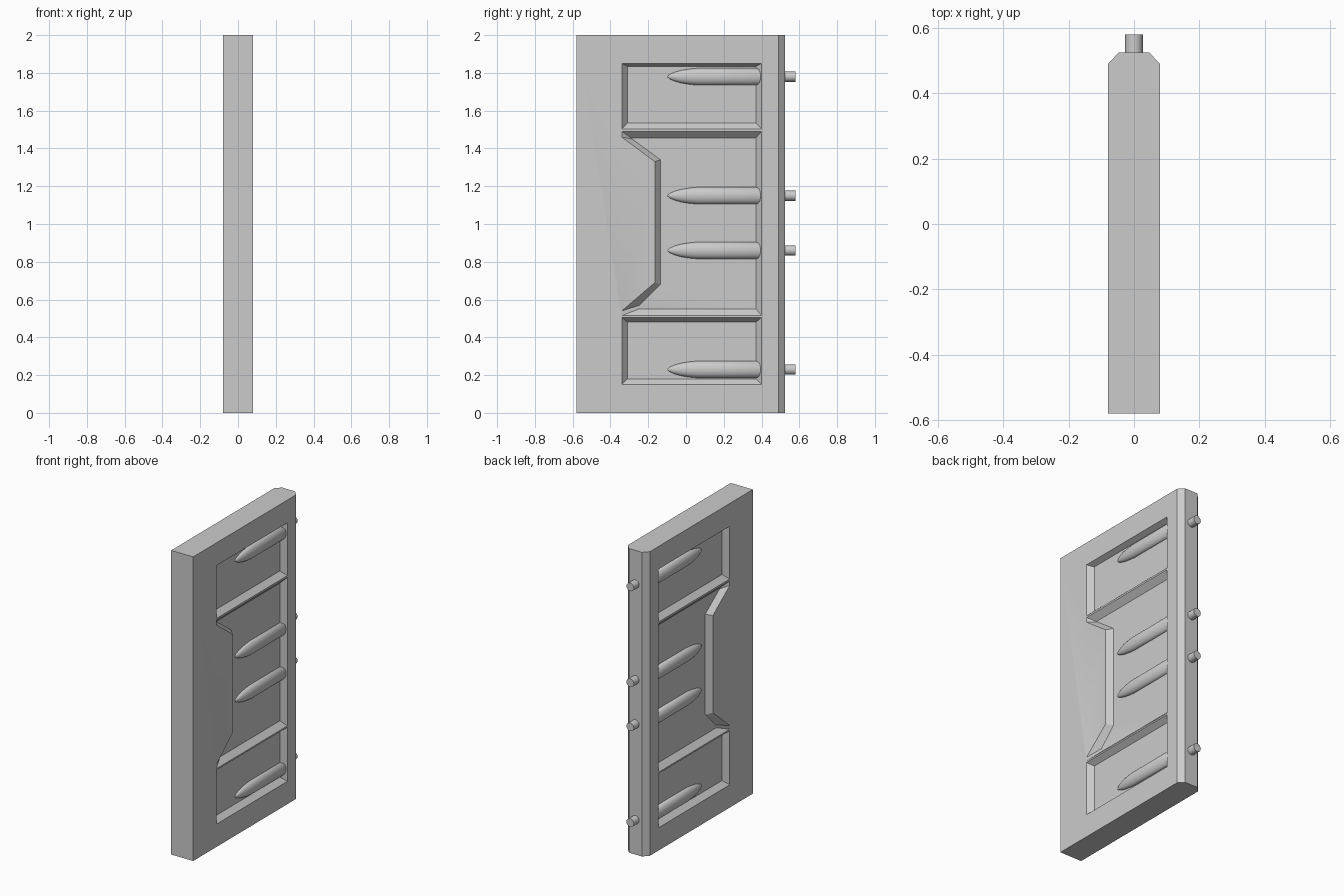
import bpy, bmesh, math
from mathutils import Matrix

if "Cube" in bpy.data.objects:
    bpy.data.objects.remove(bpy.data.objects["Cube"])

FACE, FLOOR = 0.08, 0.045
BOLT_Z = (0.23, 0.86, 1.15, 1.78)


def make(name, bm):
    bmesh.ops.recalc_face_normals(bm, faces=bm.faces)
    me = bpy.data.meshes.new(name)
    bm.to_mesh(me)
    bm.free()
    ob = bpy.data.objects.new(name, me)
    bpy.context.collection.objects.link(ob)
    return ob


def loft(bm, rings):
    """Closed solid through rings of equal point count."""
    vs = [[bm.verts.new(p) for p in r] for r in rings]
    n = len(vs[0])
    for a, b in zip(vs, vs[1:]):
        for i in range(n):
            bm.faces.new((a[i], a[(i + 1) % n], b[(i + 1) % n], b[i]))
    bm.faces.new(vs[0])
    bm.faces.new(vs[-1])


def smooth(ob, angle):
    bpy.ops.object.select_all(action='DESELECT')
    ob.select_set(True)
    bpy.context.view_layer.objects.active = ob
    bpy.ops.object.shade_smooth_by_angle(angle=math.radians(angle))


# Door slab with chamfered bolt edge
plan = [(-0.08, -0.58), (0.08, -0.58), (0.08, 0.49), (0.047, 0.525),
        (-0.047, 0.525), (-0.08, 0.49)]
bm = bmesh.new()
loft(bm, [[(x, y, z) for x, y in plan] for z in (0, 2)])
door = make("door_slab", bm)

# Three sloped pockets per side: (outer outline, inner outline) in y, z
top = ([(-0.34, 1.503), (0.40, 1.503), (0.40, 1.85), (-0.34, 1.85)],
       [(-0.31, 1.535), (0.37, 1.535), (0.37, 1.835), (-0.31, 1.835)])
mid = ([(-0.34, 0.515), (0.40, 0.515), (0.40, 1.491), (-0.34, 1.491),
        (-0.34, 1.46), (-0.165, 1.33), (-0.165, 0.69), (-0.34, 0.54)],
       [(-0.25, 0.55), (0.37, 0.55), (0.37, 1.455), (-0.29, 1.455),
        (-0.285, 1.45), (-0.135, 1.34), (-0.135, 0.68), (-0.245, 0.57)])
low = ([(-0.34, 0.15), (0.40, 0.15), (0.40, 0.505), (-0.34, 0.505)],
       [(-0.31, 0.18), (0.37, 0.18), (0.37, 0.48), (-0.31, 0.48)])
bm = bmesh.new()
over = 0.01
for s in (1, -1):
    for outer, inner in (top, mid, low):
        loft(bm, [[(s * FLOOR, y, z) for y, z in inner],
                  [(s * FACE, y, z) for y, z in outer],
                  [(s * (FACE + over), y, z) for y, z in outer]])
cutter = make("pocket_cutter", bm)
cutter.hide_render = True
cutter.hide_set(True)
mod = door.modifiers.new("pockets", 'BOOLEAN')
mod.operation, mod.object, mod.solver = 'DIFFERENCE', cutter, 'EXACT'
bpy.context.view_layer.objects.active = door
bpy.ops.object.modifier_apply(modifier=mod.name)
bpy.data.objects.remove(cutter)
smooth(door, 30)

# Bullet-shaped bolt housings on both faces, and pins on the edge
profile = [(-0.098, 0.002), (-0.085, 0.013), (-0.06, 0.024), (-0.025, 0.034),
           (0.02, 0.041), (0.06, 0.045), (0.39, 0.045), (0.405, 0.035)]
N = 20
housings, pins = bmesh.new(), bmesh.new()
for z in BOLT_Z:
    for s in (1, -1):
        loft(housings, [[(s * FLOOR + 0.031 / 0.045 * r * math.cos(2 * math.pi * i / N),
                          y, z + r * math.sin(2 * math.pi * i / N))
                         for i in range(N)] for y, r in profile])
    bmesh.ops.create_cone(pins, cap_ends=True, segments=16, radius1=0.027,
                          radius2=0.027, depth=0.08,
                          matrix=Matrix.Translation((0, 0.54, z))
                          @ Matrix.Rotation(math.pi / 2, 4, 'X'))
smooth(make("bolt_housings", housings), 40)
smooth(make("bolt_pins", pins), 40)
